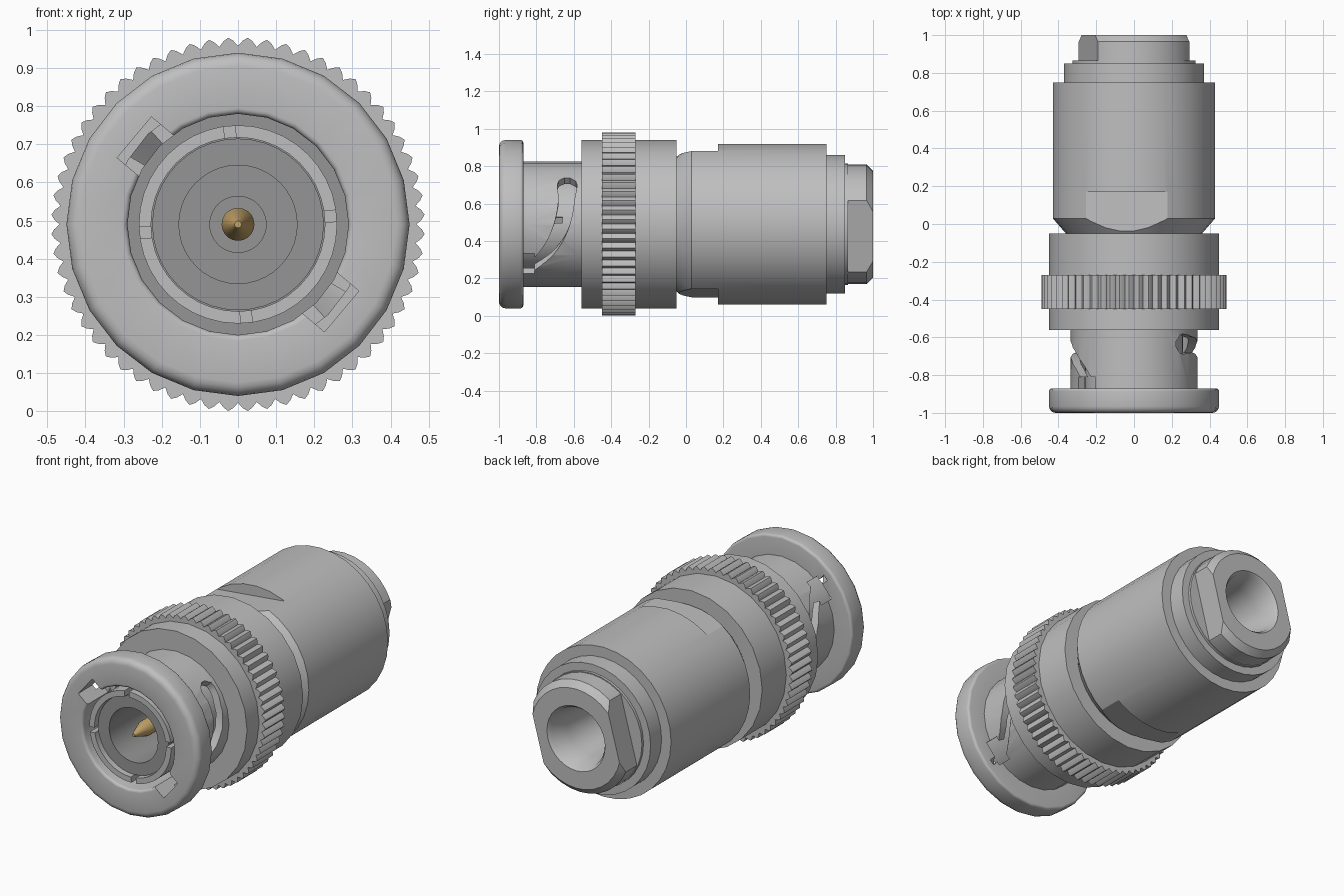
import bpy, bmesh, math
from mathutils import Matrix, Vector

if "Cube" in bpy.data.objects:
    bpy.data.objects.remove(bpy.data.objects["Cube"])

ZC = 0.49  # height of the long axis


def material(name, rgb):
    m = bpy.data.materials.new(name)
    m.diffuse_color = (*rgb, 1)
    m.use_nodes = True
    m.node_tree.nodes["Principled BSDF"].inputs["Base Color"].default_value = m.diffuse_color
    return m


METAL = material("nickel grey", (0.52, 0.52, 0.52))
PLASTIC = material("insulator grey", (0.30, 0.30, 0.30))
GOLD = material("gold", (0.55, 0.37, 0.14))


def ring_pos(r, a, y):
    return Vector((r * math.cos(a), y, ZC + r * math.sin(a)))


def finish(bm, name, mat):
    bmesh.ops.recalc_face_normals(bm, faces=bm.faces)
    me = bpy.data.meshes.new(name)
    bm.to_mesh(me)
    bm.free()
    ob = bpy.data.objects.new(name, me)
    bpy.context.collection.objects.link(ob)
    me.materials.append(mat)
    return ob


def loft(rings, name, mat, wrap=False):
    """Skin between equal loops of points, wrapped round or capped."""
    bm = bmesh.new()
    loops = [[bm.verts.new(p) for p in ring] for ring in rings]
    n = len(loops[0])
    for i in range(len(loops) if wrap else len(loops) - 1):
        a, b = loops[i], loops[(i + 1) % len(loops)]
        for j in range(n):
            k = (j + 1) % n
            bm.faces.new((a[j], a[k], b[k], b[j]))
    if not wrap:
        bm.faces.new(loops[0])
        bm.faces.new(loops[-1])
    return finish(bm, name, mat)


def lathe(name, mat, profile, seg=24, ring=True):
    """Spin a (y, r) profile round the axis: a closed ring section, or capped."""
    rings = [[ring_pos(r, 2 * math.pi * j / seg, y) for j in range(seg)] for y, r in profile]
    return loft(rings, name, mat, wrap=ring)


def block(r0, r1, width, y0, y1, angle):
    """Box cutter reaching from radius r0 to r1 in one direction."""
    bm = bmesh.new()
    bmesh.ops.create_cube(bm, size=1)
    mat = (Matrix.Translation((0, 0, ZC)) @ Matrix.Rotation(-angle, 4, 'Y')
           @ Matrix.Translation(((r0 + r1) / 2, (y0 + y1) / 2, 0))
           @ Matrix.Diagonal((r1 - r0, y1 - y0, width, 1)))
    bmesh.ops.transform(bm, matrix=mat, verts=bm.verts)
    return finish(bm, "cutter", METAL)


def cut(ob, cutters):
    bpy.context.view_layer.objects.active = ob
    for c in cutters:
        c.hide_render = True
        m = ob.modifiers.new("cut", 'BOOLEAN')
        m.operation, m.solver, m.object = 'DIFFERENCE', 'EXACT', c
        bpy.ops.object.modifier_apply(modifier=m.name)
        bpy.data.objects.remove(c)


def fillet(y, r, rad, start, end, n=4):
    """Quarter-round profile points, angles in degrees measured from +y to +r."""
    out = []
    for i in range(n + 1):
        a = math.radians(start + (end - start) * i / n)
        out.append((y + rad * math.cos(a), r + rad * math.sin(a)))
    return out


# Coupling shell: front flange, neck and rear collar
shell = lathe("coupling_shell", METAL,
              fillet(-0.985, 0.305, 0.015, 270, 180)
              + fillet(-0.965, 0.415, 0.035, 180, 90)
              + fillet(-0.885, 0.435, 0.015, 90, 0)
              + [(-0.87, 0.335), (-0.56, 0.335), (-0.56, 0.45), (-0.05, 0.45), (-0.05, 0.29)])


def bayonet_slot(offset):
    """Curved cutter that climbs round the neck and ends in a round seat."""
    rings = []
    n = 22
    for i in range(n + 1):
        t = i / n
        a = math.radians(-48 + 96 * t)
        y = -0.635 - 0.225 * (1 - t) ** 3
        w = 0.042 + 0.02 * max(0, (t - 0.75) / 0.25)
        if t > 0.88:
            w *= math.sqrt(max(0.06, 1 - ((t - 0.88) / 0.12) ** 2))
        rings.append([ring_pos(r, a + offset, y + s * w)
                      for r, s in ((0.27, -1), (0.4, -1), (0.4, 1), (0.27, 1))])
    return loft(rings, "cutter", METAL)


# Entry notches and bayonet slots, on both sides
for half in (0, math.pi):
    cut(shell, [block(0.2, 0.355, 0.14, -1.1, -0.81, math.radians(-40) + half),
                bayonet_slot(half)])

# Knurled grip band
TEETH = 60
outer, inner = [], []
for i in range(TEETH * 4):
    a = 2 * math.pi * i / (TEETH * 4)
    outer.append(((0.468, 0.482, 0.49, 0.482)[i % 4], a))
    inner.append((0.44, a))
knurl = loft([[ring_pos(r, a, y) for r, a in pts] for pts, y in
              ((inner, -0.45), (outer, -0.45), (outer, -0.27), (inner, -0.27))],
             "knurled_grip", METAL, wrap=True)

# Main body with stepped rear and two wrench flats
body = lathe("main_body", METAL,
             [(-0.3, 0.21), (-0.3, 0.28), (-0.06, 0.28), (-0.06, 0.352), (0.03, 0.43),
              (0.75, 0.43), (0.75, 0.37), (0.85, 0.37), (0.85, 0.325), (0.865, 0.325),
              (0.865, 0.21)], seg=32)
cut(body, [block(0.37, 0.6, 0.8, -0.04, 0.17, math.radians(96 + s)) for s in (0, 180)])

# Rear clamp nut with cable hole and two flats
nut = lathe("clamp_nut", METAL,
            [(0.6, 0.001), (0.6, 0.13), (0.87, 0.145), (0.98, 0.17), (1.0, 0.185), (1.0, 0.285),
             (0.965, 0.32), (0.85, 0.32), (0.85, 0.2), (0.58, 0.2), (0.58, 0.001)],
            seg=32, ring=False)
cut(nut, [block(0.25, 0.5, 0.8, 0.865, 1.1, math.radians(-15 + s)) for s in (0, 180)])

# Small contact end inside the cable hole
post = lathe("rear_contact", METAL, [(0.59, 0.03), (0.65, 0.03)], seg=8, ring=False)

# Split contact sleeve with four slits
sleeve = lathe("contact_sleeve", METAL,
               [(-0.98, 0.228), (-0.98, 0.26), (-0.45, 0.26), (-0.45, 0.228)], seg=40)
cut(sleeve, [block(0.2, 0.3, 0.03, -1.1, -0.66, math.radians(5 + 90 * i)) for i in range(4)])

# Insulator: tube, deep socket and rear plate
insulator = lathe("insulator", PLASTIC,
                  [(-0.6, 0.001), (-0.6, 0.075), (-0.55, 0.075), (-0.55, 0.155), (-0.95, 0.155),
                   (-0.95, 0.225), (-0.52, 0.225), (-0.52, 0.3), (-0.4, 0.3), (-0.4, 0.001)],
                  seg=40, ring=False)

# Centre pin
pin = lathe("centre_pin", GOLD,
            [(-0.95, 0.009), (-0.85, 0.043), (-0.55, 0.043)], seg=20, ring=False)

# Smooth shading with crisp edges
bpy.ops.object.select_all(action='DESELECT')
for ob in (shell, knurl, body, nut, post, sleeve, insulator, pin):
    ob.select_set(True)
bpy.context.view_layer.objects.active = shell
bpy.ops.object.shade_smooth_by_angle(angle=math.radians(28))
